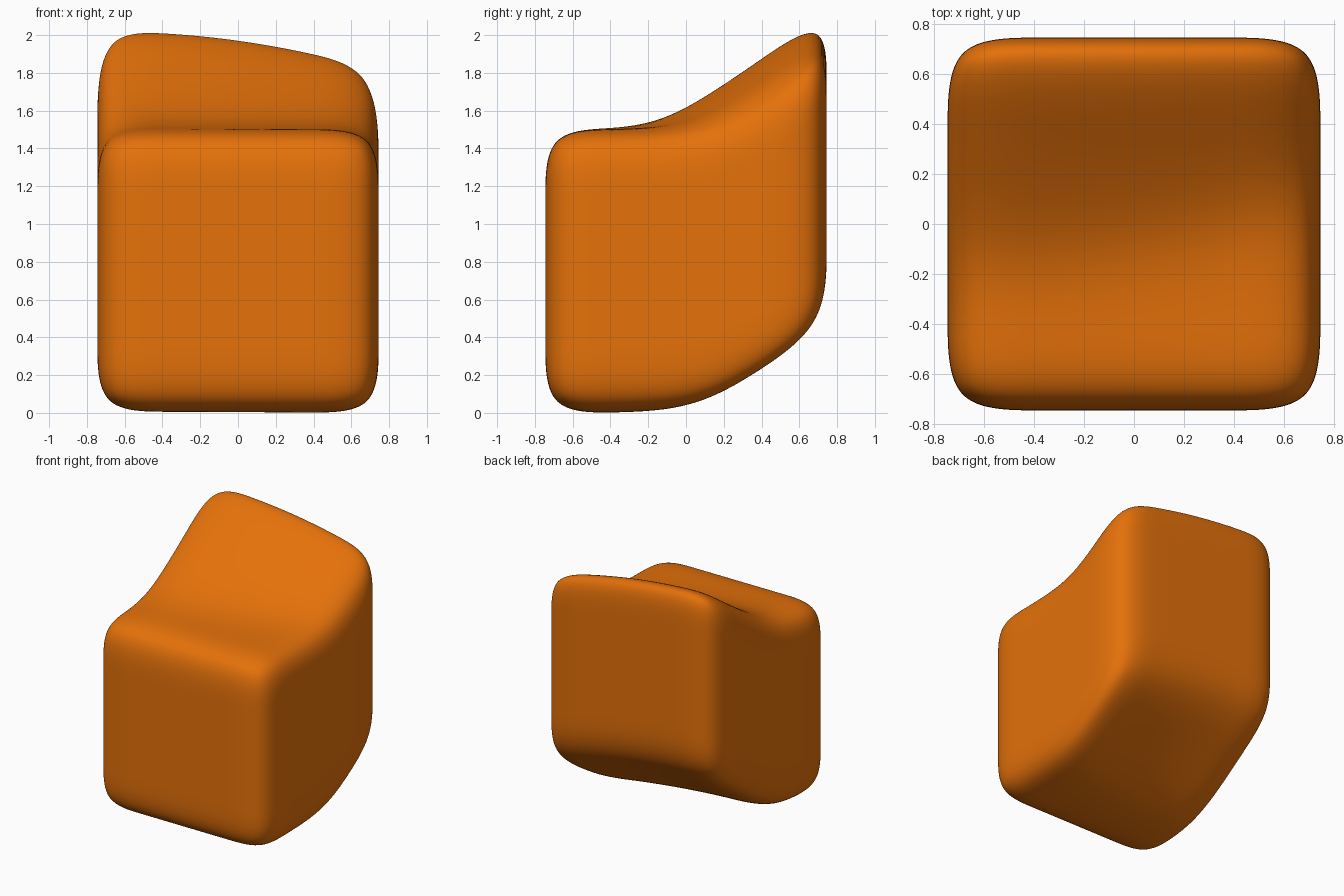
import bpy
import bmesh
import math

old = bpy.data.objects.get("Cube")
if old:
    bpy.data.objects.remove(old, do_unlink=True)

WIDTH = 1.49
HEIGHT = 1.5
SEGMENTS = 4


def lift(x, y):
    """Soft bend: flat at the front, a steady slope towards the back."""
    u = y - 0.2 * (x + 0.4) - 0.15 * (x * x - 0.16)
    softness = 0.12
    return 0.7 * softness * math.log(1 + math.exp((u + 0.13) / softness))


# Orange material
orange = bpy.data.materials.new("orange")
orange.use_nodes = True
colour = (0.78, 0.165, 0.003, 1)
orange.diffuse_color = colour
orange.node_tree.nodes["Principled BSDF"].inputs["Base Color"].default_value = colour

# Block cage, sitting on the ground
mesh = bpy.data.meshes.new("rounded_block")
bm = bmesh.new()
bmesh.ops.create_cube(bm, size=1)
bmesh.ops.subdivide_edges(bm, edges=bm.edges[:], cuts=SEGMENTS - 1, use_grid_fill=True)
for v in bm.verts:
    v.co.x *= WIDTH
    v.co.y *= WIDTH
    v.co.z = (v.co.z + 0.5) * HEIGHT
bm.to_mesh(mesh)
bm.free()
mesh.materials.append(orange)

block = bpy.data.objects.new("rounded_block", mesh)
bpy.context.collection.objects.link(block)
bpy.context.view_layer.objects.active = block
block.select_set(True)

# Rounded edges
rounding = block.modifiers.new("rounding", 'SUBSURF')
rounding.levels = 4
bpy.ops.object.modifier_apply(modifier=rounding.name)

# Raised back
for v in block.data.vertices:
    v.co.z += lift(v.co.x, v.co.y)
bpy.ops.object.shade_smooth()
